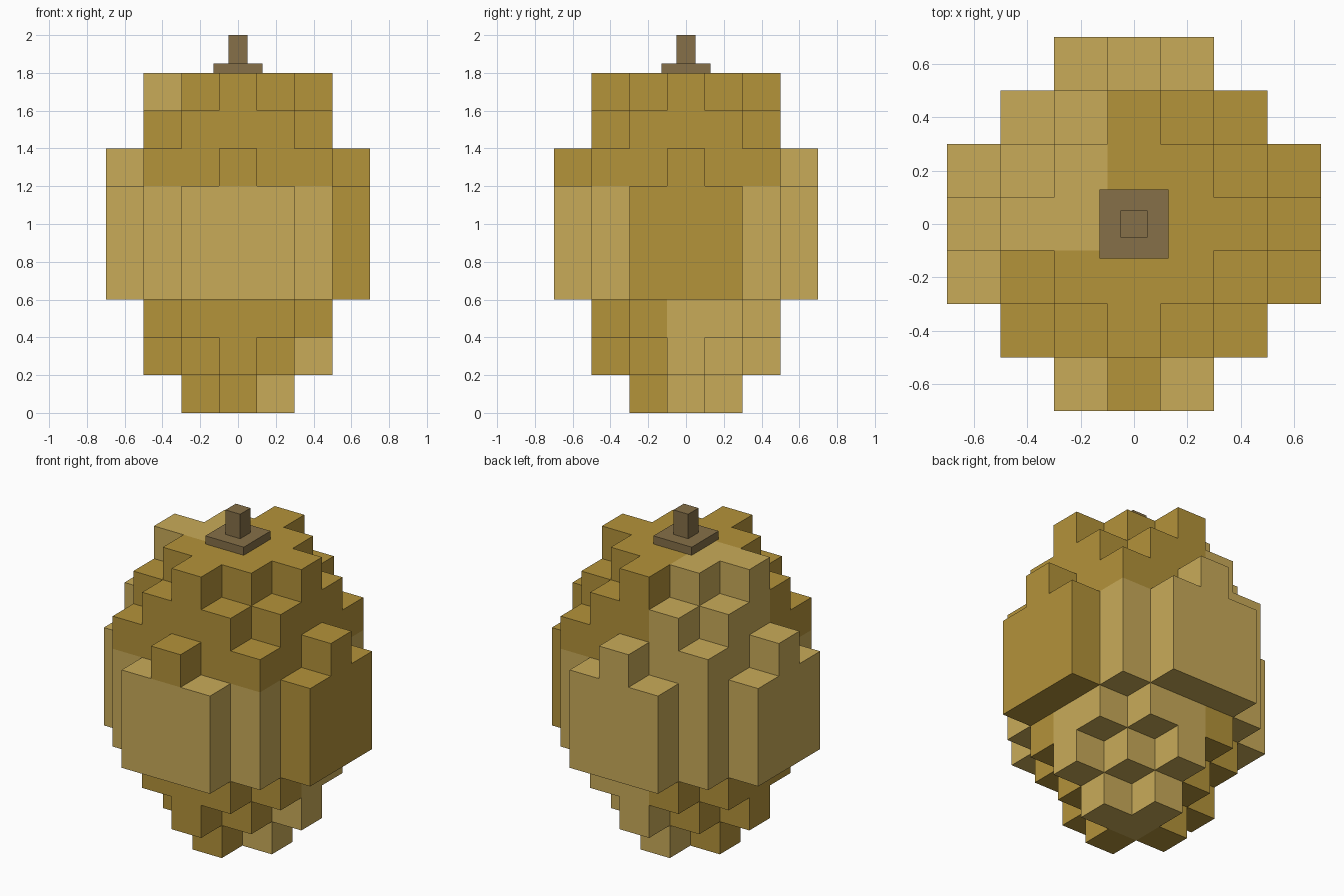
import bpy, bmesh, math
from mathutils import Vector

if "Cube" in bpy.data.objects:
    bpy.data.objects.remove(bpy.data.objects["Cube"])

U = 0.2  # block size


def srgb(r, g, b):
    lin = [((c / 255 + 0.055) / 1.055) ** 2.4 for c in (r, g, b)]
    return (*lin, 1.0)


def material(name, rgb):
    m = bpy.data.materials.new(name)
    m.diffuse_color = srgb(*rgb)
    m.use_nodes = True
    m.node_tree.nodes["Principled BSDF"].inputs["Base Color"].default_value = m.diffuse_color
    return m


gold = material("dark_gold", (180, 147, 58))
tan = material("light_tan", (201, 171, 89))
brown = material("stem_brown", (134, 112, 72))

# Squared radius, in blocks, of each round layer from bottom to top
RADII = [1, 4, 5, 10, 10, 10, 9, 5, 4]


def filled(i, j, k):
    return 0 <= k < len(RADII) and i * i + j * j <= RADII[k]


def is_tan(i, j, k):
    if k <= 2:                       # lower part: one quarter is tan
        return i >= 0 and j >= 0
    if k <= 5:                       # middle band: tan but for one side slab
        return i < 3
    return (i < 0 and j >= 0) or j == 3   # upper part: opposite quarter


def add_object(name, bm, mats):
    me = bpy.data.meshes.new(name)
    bm.to_mesh(me)
    bm.free()
    for m in mats:
        me.materials.append(m)
    ob = bpy.data.objects.new(name, me)
    bpy.context.collection.objects.link(ob)
    return ob


# Blocky body: only the outer faces of the blocks
bm = bmesh.new()
for k in range(len(RADII)):
    for i in range(-3, 4):
        for j in range(-3, 4):
            if not filled(i, j, k):
                continue
            centre = Vector((i, j, k + 0.5)) * U
            for axis in range(3):
                for sign in (-1, 1):
                    n = Vector((0, 0, 0))
                    n[axis] = sign
                    if filled(i + int(n.x), j + int(n.y), k + int(n.z)):
                        continue
                    a = Vector((0, 0, 0))
                    a[(axis + 1) % 3] = 1
                    b = n.cross(a)
                    corners = [centre + (n + a * s + b * t) * U / 2
                               for s, t in ((-1, -1), (1, -1), (1, 1), (-1, 1))]
                    f = bm.faces.new([bm.verts.new(c) for c in corners])
                    f.material_index = int(is_tan(i, j, k))
bmesh.ops.remove_doubles(bm, verts=bm.verts, dist=0.001)
bmesh.ops.dissolve_limit(bm, angle_limit=math.radians(1), verts=bm.verts,
                         edges=bm.edges, delimit={'MATERIAL'})
add_object("body", bm, [gold, tan])


def box(name, half, z0, z1, mat):
    bm = bmesh.new()
    bmesh.ops.create_cube(bm, size=1)
    for v in bm.verts:
        v.co = (v.co.x * 2 * half, v.co.y * 2 * half, z0 + (v.co.z + 0.5) * (z1 - z0))
    return add_object(name, bm, [mat])


# Stem with its square base
box("stem_base", 0.13, 1.8, 1.85, brown)
box("stem", 0.05, 1.85, 2.0, brown)
